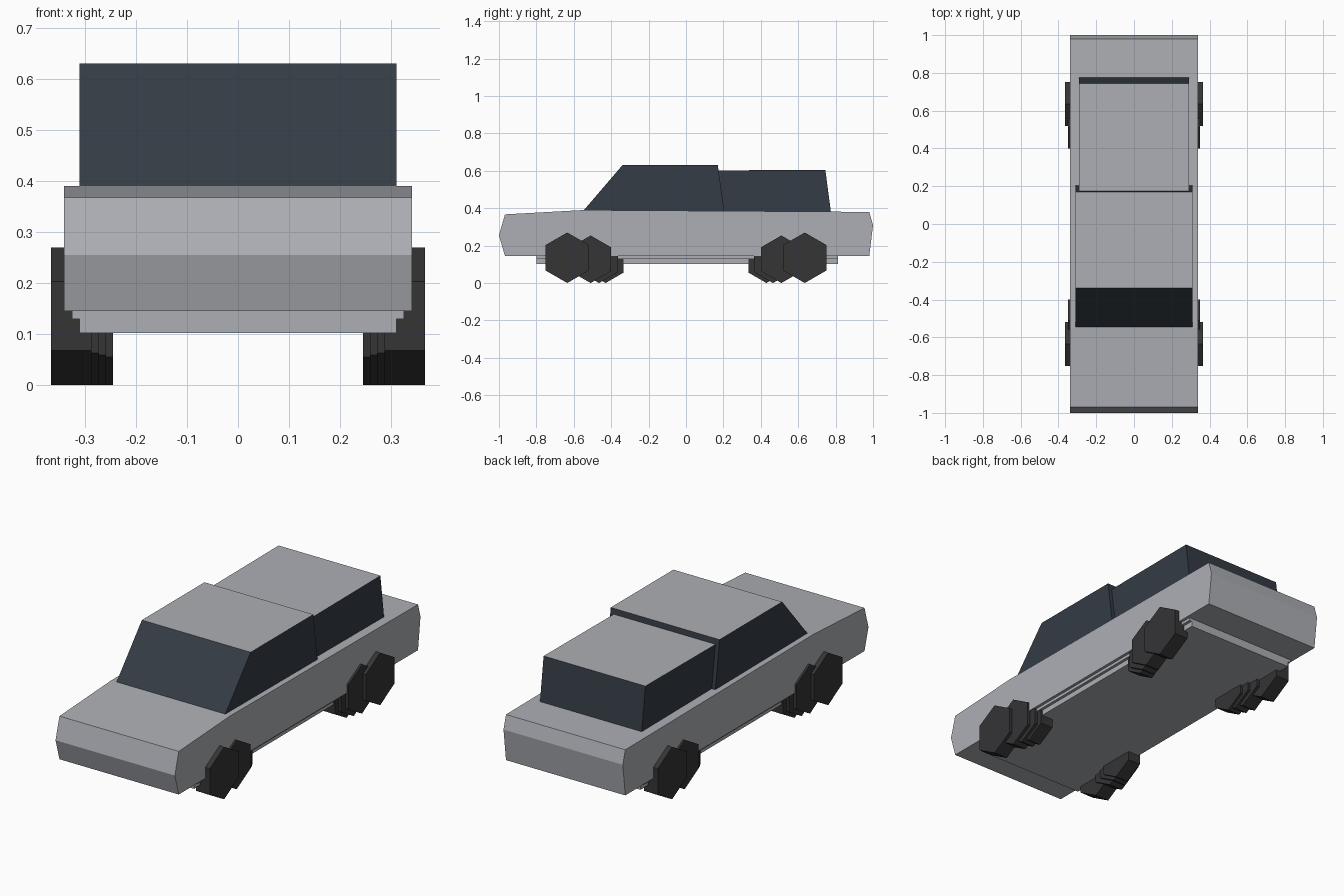
import bpy, bmesh
from math import pi, sin, cos

if "Cube" in bpy.data.objects:
    bpy.data.objects.remove(bpy.data.objects["Cube"])


def material(name, rgb):
    m = bpy.data.materials.new(name)
    m.diffuse_color = (*rgb, 1)
    m.use_nodes = True
    m.node_tree.nodes["Principled BSDF"].inputs["Base Color"].default_value = m.diffuse_color
    return m


paint = material("grey_paint", (0.42, 0.43, 0.46))
glass = material("dark_glass", (0.035, 0.045, 0.06))
rubber = material("black_rubber", (0.035, 0.035, 0.037))


def prism(name, profile, x0, x1, mat, top_mat=None):
    """Extrude a (y, z) profile along x; optionally paint the upward faces."""
    bm = bmesh.new()
    face = bm.faces.new([bm.verts.new((x0, y, z)) for y, z in profile])
    ext = bmesh.ops.extrude_face_region(bm, geom=[face])
    moved = [v for v in ext["geom"] if isinstance(v, bmesh.types.BMVert)]
    bmesh.ops.translate(bm, verts=moved, vec=(x1 - x0, 0, 0))
    bmesh.ops.recalc_face_normals(bm, faces=bm.faces)
    bm.normal_update()
    if top_mat:
        for f in bm.faces:
            f.material_index = int(f.normal.z > 0.9)
    me = bpy.data.meshes.new(name)
    bm.to_mesh(me)
    bm.free()
    me.materials.append(mat)
    if top_mat:
        me.materials.append(top_mat)
    ob = bpy.data.objects.new(name, me)
    bpy.context.collection.objects.link(ob)
    return ob


# Lower body with wedge-shaped nose and tail
prism("body", [(-1, 0.255), (-0.968, 0.145), (0.98, 0.145), (1, 0.31),
               (0.98, 0.38), (-0.55, 0.39), (-0.968, 0.367)], -0.34, 0.34, paint)

# Stepped chassis under the body
prism("chassis_upper", [(-0.80, 0.13), (0.813, 0.13), (0.813, 0.15), (-0.80, 0.15)],
      -0.325, 0.325, paint)
prism("chassis_lower", [(-0.80, 0.102), (0.813, 0.102), (0.813, 0.14), (-0.80, 0.14)],
      -0.31, 0.31, paint)

# Cabins: dark glass sides with painted roofs
prism("front_cabin", [(-0.55, 0.385), (0.205, 0.38), (0.17, 0.63), (-0.34, 0.63)],
      -0.31, 0.31, glass, paint)
prism("rear_cabin", [(0.17, 0.378), (0.775, 0.378), (0.745, 0.605), (0.17, 0.602)],
      -0.29, 0.29, glass, paint)

# Hexagonal wheels: each corner steps inward toward the middle of the vehicle
# (distance along y, radius, inner x, outer x)
steps = [(0.635, 0.135, 0.287, 0.366), (0.51, 0.127, 0.272, 0.35),
         (0.465, 0.118, 0.258, 0.334), (0.43, 0.110, 0.245, 0.318)]
for end, sy in (("front", -1), ("rear", 1)):
    for side, sx in (("left", -1), ("right", 1)):
        for i, (y, r, xi, xo) in enumerate(steps):
            hexagon = [(sy * y + r * sin(k * pi / 3), r + r * cos(k * pi / 3))
                       for k in range(6)]
            prism(f"{end}_{side}_wheel_{i + 1}", hexagon, sx * xi, sx * xo, rubber)
